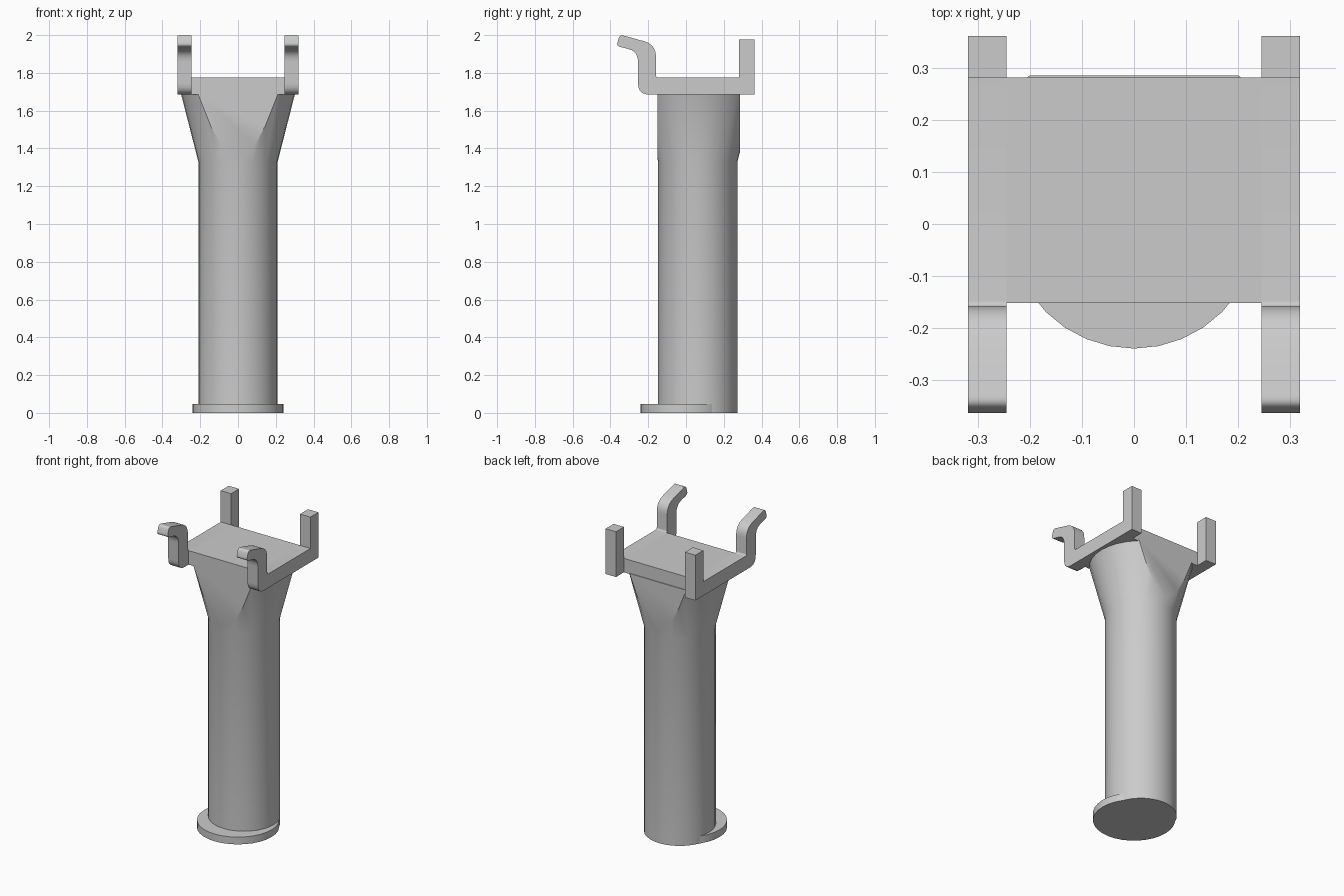
import bpy, bmesh
from math import cos, sin, pi, radians
from mathutils import Vector

cube = bpy.data.objects.get("Cube")
if cube:
    bpy.data.objects.remove(cube, do_unlink=True)

grey = bpy.data.materials.new("plain_grey")
grey.use_nodes = True
colour = (0.6, 0.6, 0.6, 1)
grey.diffuse_color = colour
grey.node_tree.nodes["Principled BSDF"].inputs["Base Color"].default_value = colour


def finish(name, bm):
    bmesh.ops.recalc_face_normals(bm, faces=bm.faces)
    mesh = bpy.data.meshes.new(name)
    bm.to_mesh(mesh)
    bm.free()
    mesh.materials.append(grey)
    obj = bpy.data.objects.new(name, mesh)
    bpy.context.collection.objects.link(obj)
    bpy.ops.object.select_all(action='DESELECT')
    obj.select_set(True)
    bpy.context.view_layer.objects.active = obj
    bpy.ops.object.shade_smooth_by_angle(angle=radians(30))
    return obj


def turned(profile, y, sides=32):
    """Capped solid of revolution from (radius, height) pairs."""
    bm = bmesh.new()
    rings = [[bm.verts.new((r * cos(2 * pi * i / sides), y + r * sin(2 * pi * i / sides), z))
              for i in range(sides)] for r, z in profile]
    for low, high in zip(rings, rings[1:]):
        for i in range(sides):
            j = (i + 1) % sides
            bm.faces.new((low[i], low[j], high[j], high[i]))
    bm.faces.new(rings[0][::-1])
    bm.faces.new(rings[-1])
    return bm


def rounded(points, steps=5):
    """Round the corners of a (y, z, radius) outline."""
    out = []
    for k, (y, z, r) in enumerate(points):
        p = Vector((y, z))
        if not r:
            out.append(p)
            continue
        a = Vector(points[k - 1][:2]) - p
        b = Vector(points[(k + 1) % len(points)][:2]) - p
        a, b = p + a.normalized() * r, p + b.normalized() * r
        for s in range(steps + 1):
            t = s / steps
            out.append(a * (1 - t) ** 2 + p * 2 * t * (1 - t) + b * t * t)
    return out


# Base disc, set forward of the column
finish("base_disc", turned([(0.24, 0), (0.24, 0.047)], 0))

# Column with a flared head, trimmed flat at front and back
bm = turned([(0.21, 0), (0.21, 1.33), (0.302, 1.69)], 0.0625)
for y, direction in ((-0.152, -1), (0.286, 1)):
    cut = bmesh.ops.bisect_plane(bm, geom=bm.verts[:] + bm.edges[:] + bm.faces[:],
                                 plane_co=(0, y, 0), plane_no=(0, direction, 0),
                                 clear_outer=True)
    rim = [e for e in cut["geom_cut"] if isinstance(e, bmesh.types.BMEdge)]
    bmesh.ops.holes_fill(bm, edges=rim, sides=0)
finish("flared_column", bm)

# Top plate between the brackets
bm = bmesh.new()
bmesh.ops.create_cube(bm, size=1)
bmesh.ops.scale(bm, vec=(0.492, 0.434, 0.09), verts=bm.verts)
bmesh.ops.translate(bm, vec=(0, 0.065, 1.73), verts=bm.verts)
finish("top_plate", bm)

# Side brackets: back post, floor bar and hooked front post
outline = rounded([
    (0.362, 1.685, 0), (-0.254, 1.685, 0.06), (-0.254, 1.915, 0.055),
    (-0.369, 1.942, 0.02), (-0.35, 2.003, 0.02), (-0.159, 1.95, 0.065),
    (-0.159, 1.775, 0.012), (0.281, 1.775, 0), (0.281, 1.977, 0), (0.362, 1.977, 0)])
for name, side in (("left_bracket", 1), ("right_bracket", -1)):
    bm = bmesh.new()
    face = bm.faces.new([bm.verts.new((side * 0.246, p.x, p.y)) for p in outline])
    swept = bmesh.ops.extrude_face_region(bm, geom=[face])
    verts = [v for v in swept["geom"] if isinstance(v, bmesh.types.BMVert)]
    bmesh.ops.translate(bm, vec=(side * 0.074, 0, 0), verts=verts)
    finish(name, bm)
